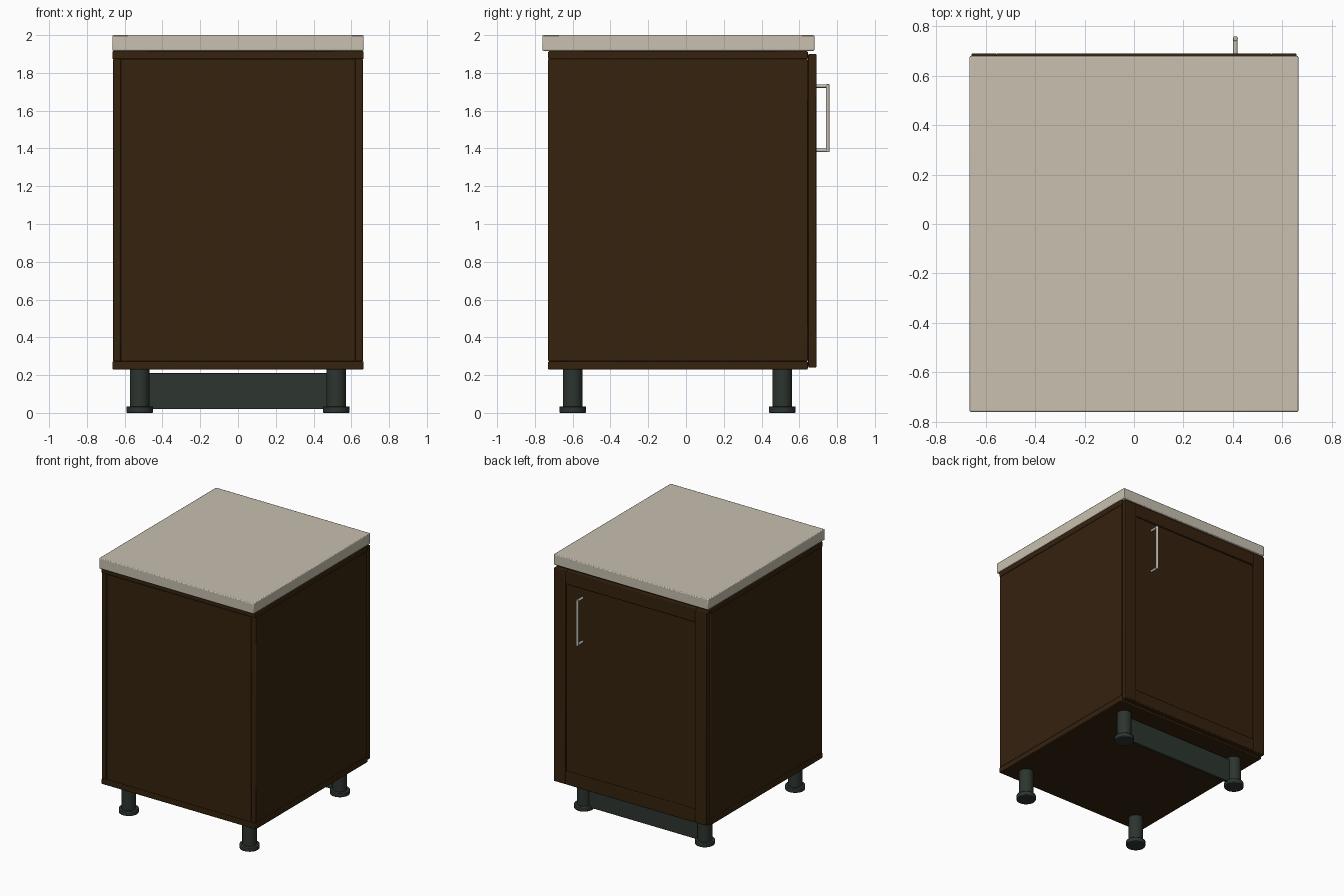
import bpy
from mathutils import Vector

cube = bpy.data.objects.get("Cube")
if cube:
    bpy.data.objects.remove(cube, do_unlink=True)


def material(name, rgb):
    m = bpy.data.materials.new(name)
    m.use_nodes = True
    m.diffuse_color = (*rgb, 1)
    m.node_tree.nodes["Principled BSDF"].inputs["Base Color"].default_value = (*rgb, 1)
    return m


WOOD = material("dark brown wood", (0.036, 0.016, 0.0045))
STONE = material("beige worktop", (0.58, 0.53, 0.435))
PLASTIC = material("dark grey green plastic", (0.026, 0.035, 0.028))
METAL = material("pale satin metal", (0.56, 0.52, 0.44))


def finish(ob, name, mat, bevel):
    ob.name = name
    ob.data.materials.append(mat)
    if bevel:
        mod = ob.modifiers.new("soft edges", "BEVEL")
        mod.width = bevel
        mod.segments = 2
        mod.limit_method = "ANGLE"
    bpy.ops.object.shade_smooth_by_angle()
    return ob


def box(name, xs, ys, zs, mat=WOOD, bevel=0.005):
    """Box from its extents on each axis."""
    spans = (xs, ys, zs)
    bpy.ops.mesh.primitive_cube_add(size=1, location=[(a + b) / 2 for a, b in spans])
    ob = bpy.context.object
    ob.scale = [b - a for a, b in spans]
    bpy.ops.object.transform_apply(location=False, rotation=False, scale=True)
    return finish(ob, name, mat, bevel)


def rod(name, start, end, radius, mat, sides=32, bevel=0.0):
    """Cylinder between two points."""
    a, b = Vector(start), Vector(end)
    bpy.ops.mesh.primitive_cylinder_add(
        vertices=sides, radius=radius, depth=(b - a).length, location=(a + b) / 2,
        rotation=(b - a).to_track_quat("Z", "Y").to_euler())
    return finish(bpy.context.object, name, mat, bevel)


# Worktop
box("worktop", (-0.665, 0.665), (-0.76, 0.68), (1.917, 2.0), STONE, 0.006)

# Carcass
depth = (-0.73, 0.645)
box("top_board", (-0.665, 0.665), depth, (1.873, 1.915))
box("bottom_board", (-0.665, 0.665), depth, (0.23, 0.273))
box("closing_panel", (-0.622, 0.622), (-0.727, -0.69), (0.273, 1.873), bevel=0.003)
for side, s in (("left", 1), ("right", -1)):
    box(side + "_side_board", sorted((s * 0.622, s * 0.663)), depth, (0.273, 1.873))

# Framed door
door = (0.647, 0.69)
for side, s in (("left", 1), ("right", -1)):
    box(side + "_door_stile", sorted((s * 0.557, s * 0.657)), door, (0.24, 1.9))
for level, z in (("top", 1.8), ("bottom", 0.24)):
    box(level + "_door_rail", (-0.557, 0.557), door, (z, z + 0.1))
box("door_panel", (-0.56, 0.56), (0.652, 0.675), (0.335, 1.805), bevel=0)

# Bar handle
hx, bar_y = 0.41, 0.75
rod("handle_bar", (hx, bar_y, 1.38), (hx, bar_y, 1.74), 0.01, METAL, 16, 0.003)
for level, z in (("lower", 1.39), ("upper", 1.73)):
    rod(level + "_handle_post", (hx, 0.685, z), (hx, bar_y, z), 0.009, METAL, 16)

# Legs with wide feet
for side, x in (("left", 0.52), ("right", -0.52)):
    for end, y in (("front", -0.6), ("back", 0.51)):
        rod(f"{end}_{side}_leg", (x, y, 0.03), (x, y, 0.232), 0.052, PLASTIC)
        rod(f"{end}_{side}_foot", (x, y, 0), (x, y, 0.035), 0.071, PLASTIC, bevel=0.005)

# Plinth under the door
box("plinth", (-0.565, 0.565), (0.5, 0.522), (0.02, 0.21), PLASTIC, 0.003)
